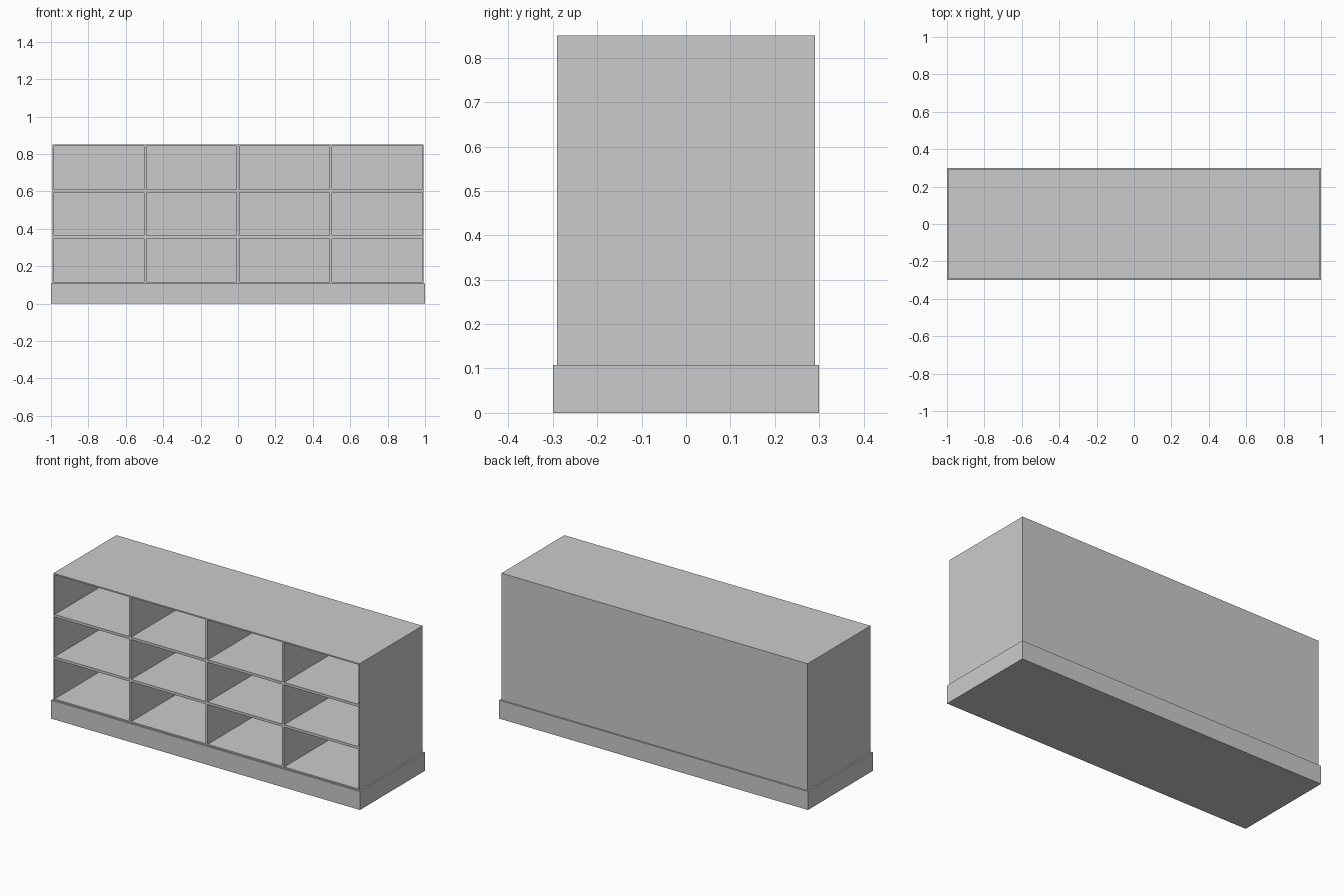
import bpy, bmesh
from mathutils import Matrix, Vector

if "Cube" in bpy.data.objects:
    bpy.data.objects.remove(bpy.data.objects["Cube"])

W, D, H = 1.982, 0.582, 0.85      # carcass width, depth, top height
BASE = 0.108                      # plinth height
COLS, ROWS = 4, 3
EDGE = 0.0075                     # half of a divider thickness
BACK = 0.015                      # back panel thickness


def box(size, center):
    bm = bmesh.new()
    m = Matrix.Translation(center) @ Matrix.Diagonal((*size, 1))
    bmesh.ops.create_cube(bm, size=1, matrix=m)
    bm.normal_update()
    return bm


def finish(bm, name):
    me = bpy.data.meshes.new(name)
    bm.to_mesh(me)
    bm.free()
    ob = bpy.data.objects.new(name, me)
    bpy.context.collection.objects.link(ob)
    return ob


def front_faces(bm):
    return [f for f in bm.faces if f.normal.y < -0.9]


def cut_front(bm, co, no):
    faces = front_faces(bm)
    edges = {e for f in faces for e in f.edges}
    verts = {v for f in faces for v in f.verts}
    bmesh.ops.bisect_plane(bm, geom=faces + list(edges) + list(verts),
                           plane_co=Vector(co), plane_no=Vector(no))
    bm.normal_update()


# plinth
finish(box((2.0, 0.6, BASE), (0, 0, BASE / 2)), "plinth")

# carcass: front split into cells, each cell inset and pushed back
bm = box((W, D, H - BASE), (0, 0, (H + BASE) / 2))
for i in range(1, COLS):
    cut_front(bm, (-W / 2 + W * i / COLS, 0, 0), (1, 0, 0))
for j in range(1, ROWS):
    cut_front(bm, (0, 0, BASE + (H - BASE) * j / ROWS), (0, 0, 1))
cells = front_faces(bm)
bmesh.ops.inset_individual(bm, faces=cells, thickness=EDGE, use_even_offset=True)
pushed = bmesh.ops.extrude_discrete_faces(bm, faces=cells)["faces"]
bmesh.ops.translate(bm, vec=(0, D - BACK, 0),
                    verts=list({v for f in pushed for v in f.verts}))
bmesh.ops.recalc_face_normals(bm, faces=bm.faces)
finish(bm, "cubby_carcass")
